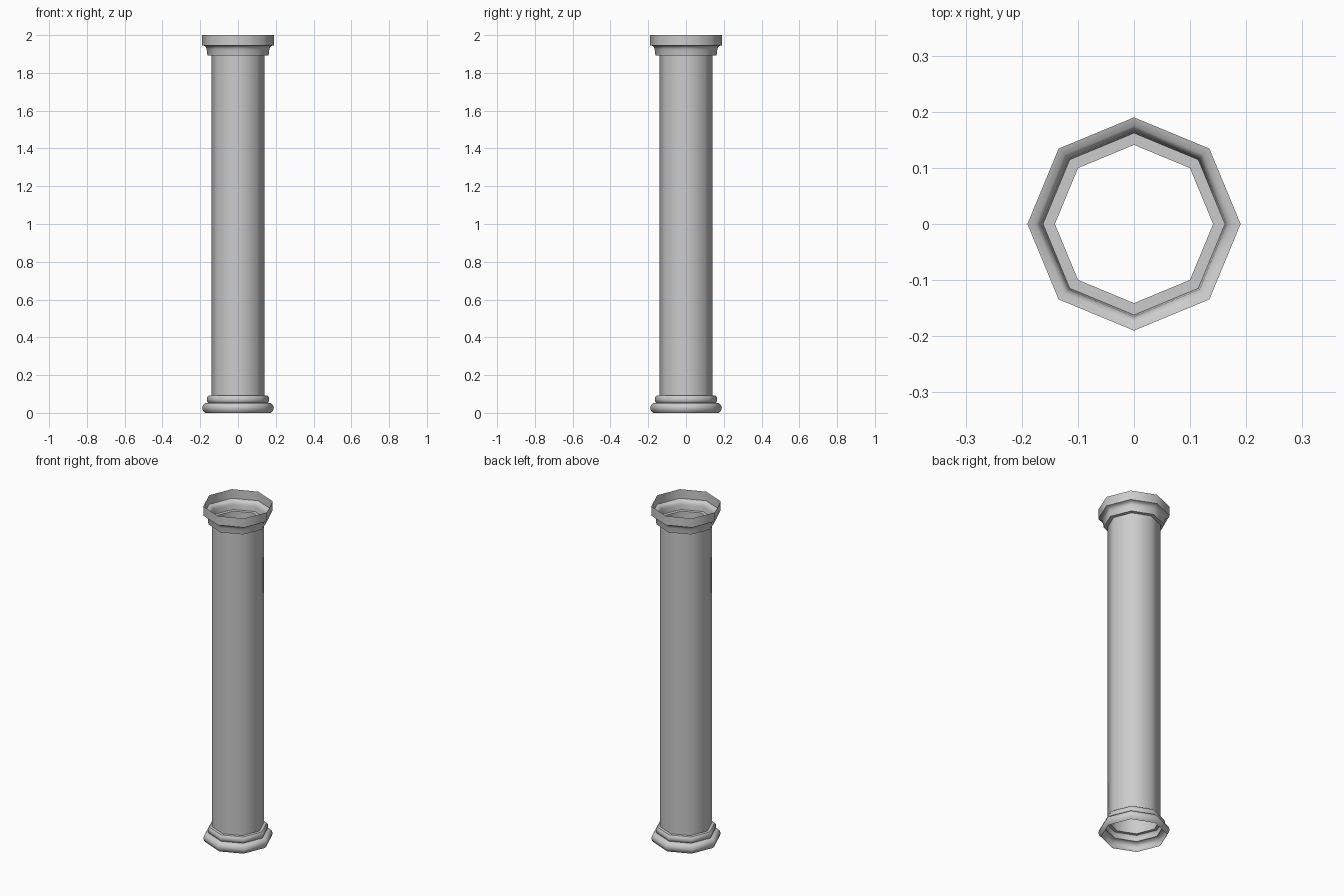
import bpy, bmesh, math

if "Cube" in bpy.data.objects:
    bpy.data.objects.remove(bpy.data.objects["Cube"])

SIDES = 8


def lathe(name, profile):
    """Revolve a (radius, z) profile into an open eight-sided shell."""
    bm = bmesh.new()
    rings = []
    for r, z in profile:
        rings.append([bm.verts.new((r * math.cos(2 * math.pi * i / SIDES),
                                    r * math.sin(2 * math.pi * i / SIDES), z))
                      for i in range(SIDES)])
    for low, high in zip(rings, rings[1:]):
        for i in range(SIDES):
            j = (i + 1) % SIDES
            bm.faces.new((low[i], low[j], high[j], high[i]))
    mesh = bpy.data.meshes.new(name)
    bm.to_mesh(mesh)
    bm.free()
    obj = bpy.data.objects.new(name, mesh)
    bpy.context.collection.objects.link(obj)
    bpy.ops.object.select_all(action='DESELECT')
    obj.select_set(True)
    bpy.context.view_layer.objects.active = obj
    bpy.ops.object.shade_smooth_by_angle(angle=math.radians(50))


# Base: large rounded ring, small rounded ring, ledge in to the shaft
lathe("column_base", [(0.175, 0.0), (0.185, 0.011), (0.19, 0.027), (0.185, 0.042),
                      (0.175, 0.052), (0.158, 0.054), (0.164, 0.062), (0.165, 0.072),
                      (0.163, 0.083), (0.157, 0.091), (0.141, 0.092)])

# Plain hollow shaft
lathe("column_shaft", [(0.141, 0.092), (0.141, 1.892)])

# Capital: ledge, neck ring, flare and upright top band, open at the top
lathe("column_capital", [(0.141, 1.892), (0.162, 1.892), (0.165, 1.92), (0.168, 1.932),
                         (0.175, 1.942), (0.19, 1.946), (0.19, 2.0)])
